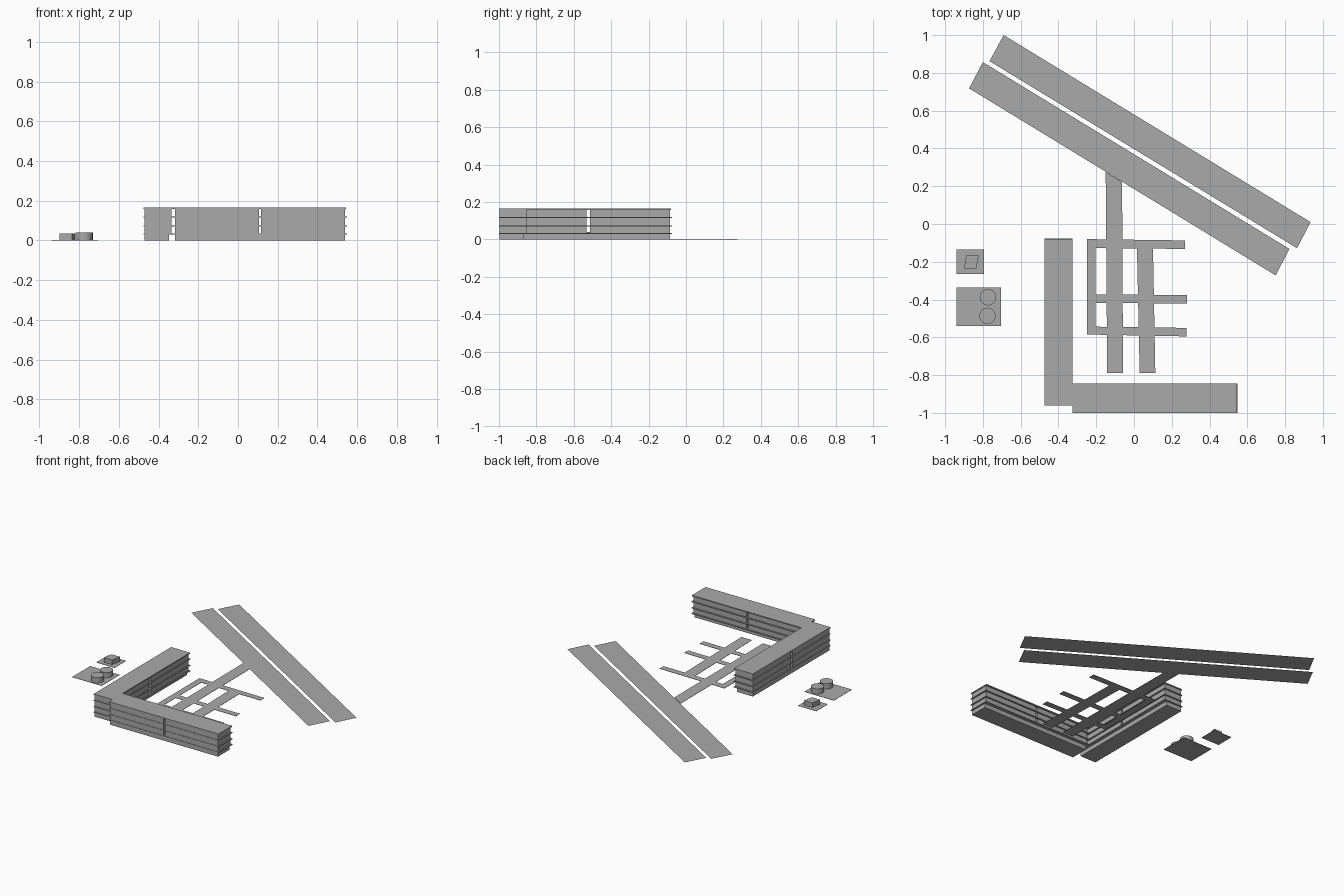
import bpy
import bmesh
from mathutils import Vector

cube = bpy.data.objects.get("Cube")
if cube:
    bpy.data.objects.remove(cube, do_unlink=True)

grey = bpy.data.materials.new("plain grey")
grey.use_nodes = True
colour = (0.4, 0.4, 0.4, 1)
grey.diffuse_color = colour
grey.node_tree.nodes["Principled BSDF"].inputs["Base Color"].default_value = colour


def finish(name, bm):
    bmesh.ops.recalc_face_normals(bm, faces=bm.faces)
    mesh = bpy.data.meshes.new(name)
    bm.to_mesh(mesh)
    bm.free()
    mesh.materials.append(grey)
    obj = bpy.data.objects.new(name, mesh)
    bpy.context.collection.objects.link(obj)
    return obj


def add_prism(bm, outline, low, high):
    face = bm.faces.new([bm.verts.new((x, y, low)) for x, y in outline])
    if high > low:
        top = bmesh.ops.extrude_face_region(bm, geom=[face])["geom"]
        verts = [v for v in top if isinstance(v, bmesh.types.BMVert)]
        bmesh.ops.translate(bm, verts=verts, vec=Vector((0, 0, high - low)))


def prism(name, outline, low, high):
    bm = bmesh.new()
    add_prism(bm, outline, low, high)
    return finish(name, bm)


def rect(x0, x1, y0, y1):
    return [(x0, y0), (x1, y0), (x1, y1), (x0, y1)]


ROOF = 0.165
FLOORS = [0.03, 0.07, 0.115, 0.157]


def wing(name, start, end, outer, inner, gap, along_x):
    """Long block: ground storey, three upper storeys split by a gap, thin floor slabs."""
    def plan(a, b, c, d):
        return rect(a, b, c, d) if along_x else rect(c, d, a, b)

    # recessed ground storey
    prism(name + "_ground_storey",
          plan(start + 0.007, end - 0.005, outer + 0.003, inner - 0.022), 0, FLOORS[0])

    # upper storeys on both sides of the gap
    bm = bmesh.new()
    for low, high in zip(FLOORS, FLOORS[1:]):
        for a, b in ((start + 0.007, gap[0]), (gap[1], end - 0.005)):
            add_prism(bm, plan(a, b, outer + 0.003, inner - 0.009), low, high)
    finish(name + "_upper_storeys", bm)

    # projecting slabs between storeys
    bm = bmesh.new()
    for level in FLOORS[:3]:
        add_prism(bm, plan(start, end + 0.004, outer, inner), level, level + 0.005)
    finish(name + "_floor_slabs", bm)
    prism(name + "_roof", plan(start, end, outer, inner), FLOORS[3], ROOF)


# L-shaped building
wing("front_wing", -0.325, 0.545, -1.0, -0.845, (0.105, 0.117), True)
wing("side_wing", -0.96, -0.08, -0.475, -0.325, (-0.532, -0.512), False)

# diagonal double road
prism("road_far_lane", [(-0.69, 1), (-0.765, 0.862), (0.863, -0.128), (0.935, 0.01)], 0, 0)
prism("road_near_lane", [(-0.8, 0.857), (-0.873, 0.718), (0.75, -0.272), (0.823, -0.132)], 0, 0)

# footpaths
paths = {
    "main_path": [(-0.15, 0.275), (-0.142, -0.79), (-0.058, -0.79), (-0.063, 0.222)],
    "second_path": [(0.015, -0.1), (0.03, -0.79), (0.113, -0.79), (0.1, -0.1)],
    "side_path": rect(-0.25, -0.203, -0.585, -0.08),
    "cross_path_back": [(-0.25, -0.127), (0.27, -0.132), (0.27, -0.087), (-0.25, -0.08)],
    "cross_path_middle": [(-0.205, -0.417), (0.28, -0.422), (0.28, -0.377), (-0.205, -0.372)],
    "cross_path_front": [(-0.25, -0.585), (0.277, -0.595), (0.277, -0.55), (-0.25, -0.543)],
}
for name, outline in paths.items():
    prism(name, outline, 0, 0.002)

# shed and tanks on their pads
prism("shed_pad", rect(-0.94, -0.795, -0.265, -0.135), 0, 0.002)
prism("shed", [(-0.9, -0.235), (-0.835, -0.235), (-0.822, -0.165), (-0.888, -0.165)], 0.002, 0.035)
prism("tank_pad", rect(-0.94, -0.705, -0.54, -0.335), 0, 0.002)
for name, x, y in (("back_tank", -0.773, -0.388), ("front_tank", -0.776, -0.486)):
    bpy.ops.mesh.primitive_cylinder_add(vertices=32, radius=0.043, depth=0.038,
                                        location=(x, y, 0.021))
    tank = bpy.context.object
    tank.name = name
    tank.data.materials.append(grey)
    bpy.ops.object.shade_smooth_by_angle()
